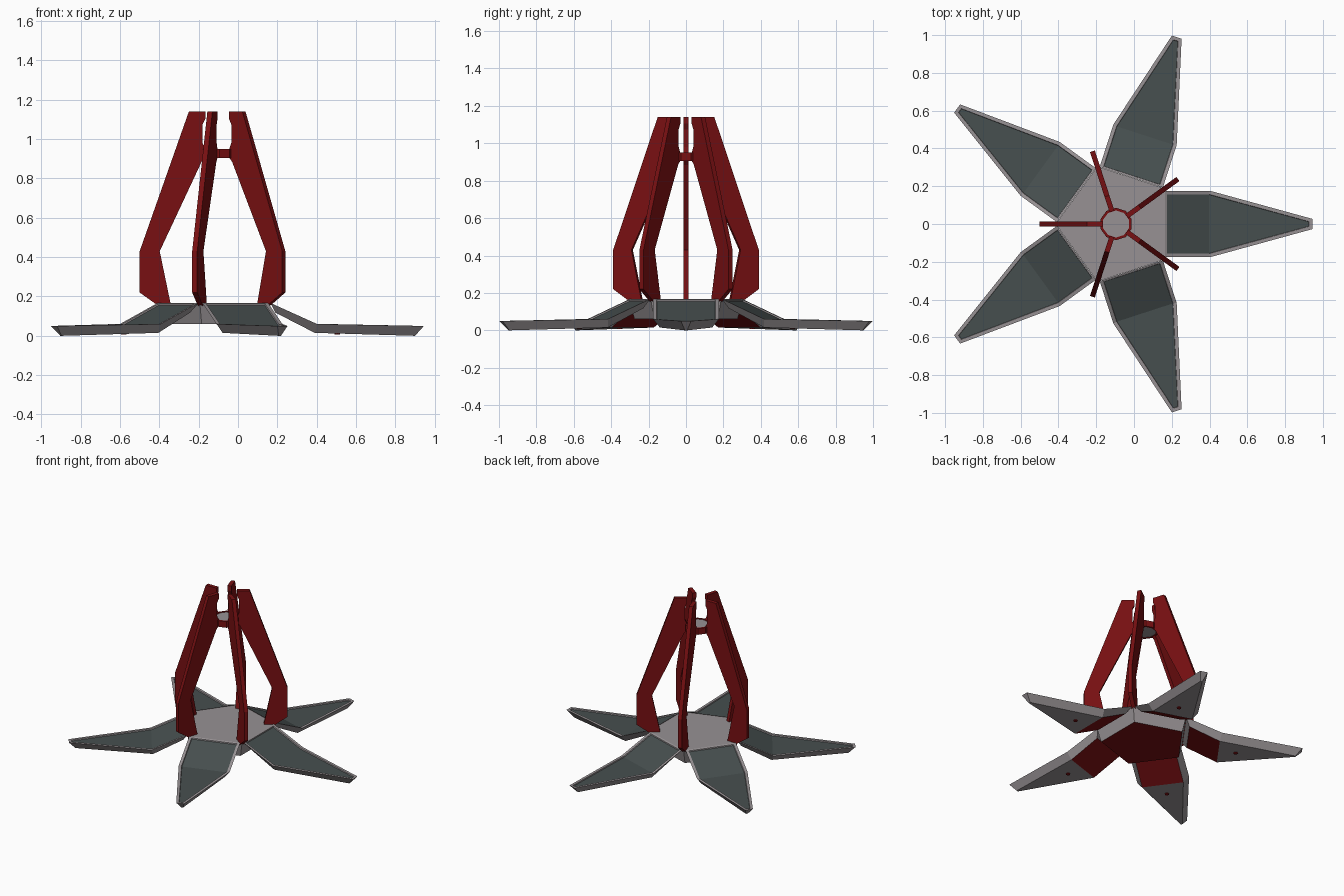
import bpy, bmesh, math
from mathutils import Matrix, Vector

if "Cube" in bpy.data.objects:
    bpy.data.objects.remove(bpy.data.objects["Cube"])

CX = -0.095  # hub centre on x


def material(name, rgb):
    m = bpy.data.materials.new(name)
    m.diffuse_color = (*rgb, 1)
    m.use_nodes = True
    m.node_tree.nodes["Principled BSDF"].inputs["Base Color"].default_value = m.diffuse_color
    return m


RED = material("dark red", (0.19, 0.005, 0.006))
GREY = material("light grey", (0.31, 0.285, 0.295))
SLATE = material("slate grey", (0.062, 0.078, 0.078))


def finish(name, bm, mats, angle=0):
    bmesh.ops.recalc_face_normals(bm, faces=bm.faces)
    bm.transform(Matrix.Translation((CX, 0, 0)) @ Matrix.Rotation(math.radians(angle), 4, 'Z'))
    me = bpy.data.meshes.new(name)
    bm.to_mesh(me)
    bm.free()
    for m in mats:
        me.materials.append(m)
    ob = bpy.data.objects.new(name, me)
    bpy.context.collection.objects.link(ob)
    return ob


def prism(bm, n, r0, z0, r1, z1, turn=0.0, x=0.0):
    """Closed n-sided frustum; returns (bottom, top, sides)."""
    rings = []
    for r, z in ((r0, z0), (r1, z1)):
        rings.append([bm.verts.new((x + r * math.cos(turn + math.tau * i / n),
                                    r * math.sin(turn + math.tau * i / n), z)) for i in range(n)])
    a, b = rings
    sides = [bm.faces.new((a[i], a[(i + 1) % n], b[(i + 1) % n], b[i])) for i in range(n)]
    return bm.faces.new(a[::-1]), bm.faces.new(b), sides


def band(bm, lo, hi, mat):
    n = len(lo)
    for i in range(n):
        f = bm.faces.new((lo[i], lo[(i + 1) % n], hi[(i + 1) % n], hi[i]))
        f.material_index = mat


# Five-sided hub: grey with red underside
bm = bmesh.new()
bottom, top, sides = prism(bm, 5, 0.29, 0.06, 0.32, 0.165, math.pi / 5)
bottom.material_index = 1
finish("hub", bm, [GREY, RED])


# Petal cross stations: (radius, half width, z) from root to tip
def petal_loop(bm, stations):
    right = [bm.verts.new((r, -w, z)) for r, w, z in stations]
    left = [bm.verts.new((r, w, z)) for r, w, z in stations]
    return right + left[::-1]


def petal(angle, i):
    bm = bmesh.new()
    under = petal_loop(bm, [(0.285, 0.14, 0.118), (0.485, 0.14, 0.015), (0.995, 0.006, 0.0)])
    rim = petal_loop(bm, [(0.26, 0.176, 0.167), (0.497, 0.176, 0.06), (1.04, 0.027, 0.05)])
    edge = petal_loop(bm, [(0.27, 0.157, 0.162), (0.493, 0.157, 0.061), (1.022, 0.013, 0.05)])
    floor = petal_loop(bm, [(0.271, 0.155, 0.154), (0.493, 0.155, 0.053), (1.02, 0.012, 0.043)])
    band(bm, under, rim, 0)
    band(bm, rim, edge, 0)
    band(bm, edge, floor, 0)
    for loop, root_mat, tip_mat in ((under, 1, 0), (floor, 2, 2)):
        bm.faces.new((loop[0], loop[1], loop[4], loop[5])).material_index = root_mat
        bm.faces.new((loop[1], loop[2], loop[3], loop[4])).material_index = tip_mat
    finish(f"petal_{i}", bm, [GREY, RED, SLATE], angle)
    # red stud under the petal
    bm = bmesh.new()
    prism(bm, 8, 0.014, 0.006, 0.014, 0.02, 0, 0.6)
    finish(f"petal_stud_{i}", bm, [RED], angle)


# Upright fin profile (radius, z)
FIN = [(0.245, 0.15), (0.305, 0.15), (0.325, 0.163), (0.405, 0.22), (0.405, 0.43), (0.155, 1.14),
       (0.07, 1.14), (0.07, 1.105), (0.085, 1.075), (0.085, 0.98), (0.072, 0.95),
       (0.072, 0.905), (0.09, 0.885), (0.303, 0.43)]


def fin(angle, i, half=0.0135):
    bm = bmesh.new()
    f = bm.faces.new([bm.verts.new((r, -half, z)) for r, z in FIN])
    ext = bmesh.ops.extrude_face_region(bm, geom=[f])
    bmesh.ops.translate(bm, vec=Vector((0, 2 * half, 0)),
                        verts=[v for v in ext["geom"] if isinstance(v, bmesh.types.BMVert)])
    finish(f"fin_{i}", bm, [RED], angle)


for i in range(5):
    petal(72 * i, i + 1)
    fin(72 * i + 36, i + 1)

# Upper collar: red ring with a grey plate inside
bm = bmesh.new()
loops = []
for r, z in ((0.086, 0.905), (0.086, 0.95), (0.072, 0.95), (0.072, 0.905)):
    loops.append([bm.verts.new((r * math.cos(math.tau * (k + .5) / 10),
                                r * math.sin(math.tau * (k + .5) / 10), z)) for k in range(10)])
for k in range(4):
    band(bm, loops[k], loops[(k + 1) % 4], 0)
finish("collar_ring", bm, [RED])

bm = bmesh.new()
prism(bm, 10, 0.074, 0.908, 0.074, 0.946, math.pi / 10)
finish("collar_plate", bm, [GREY])
